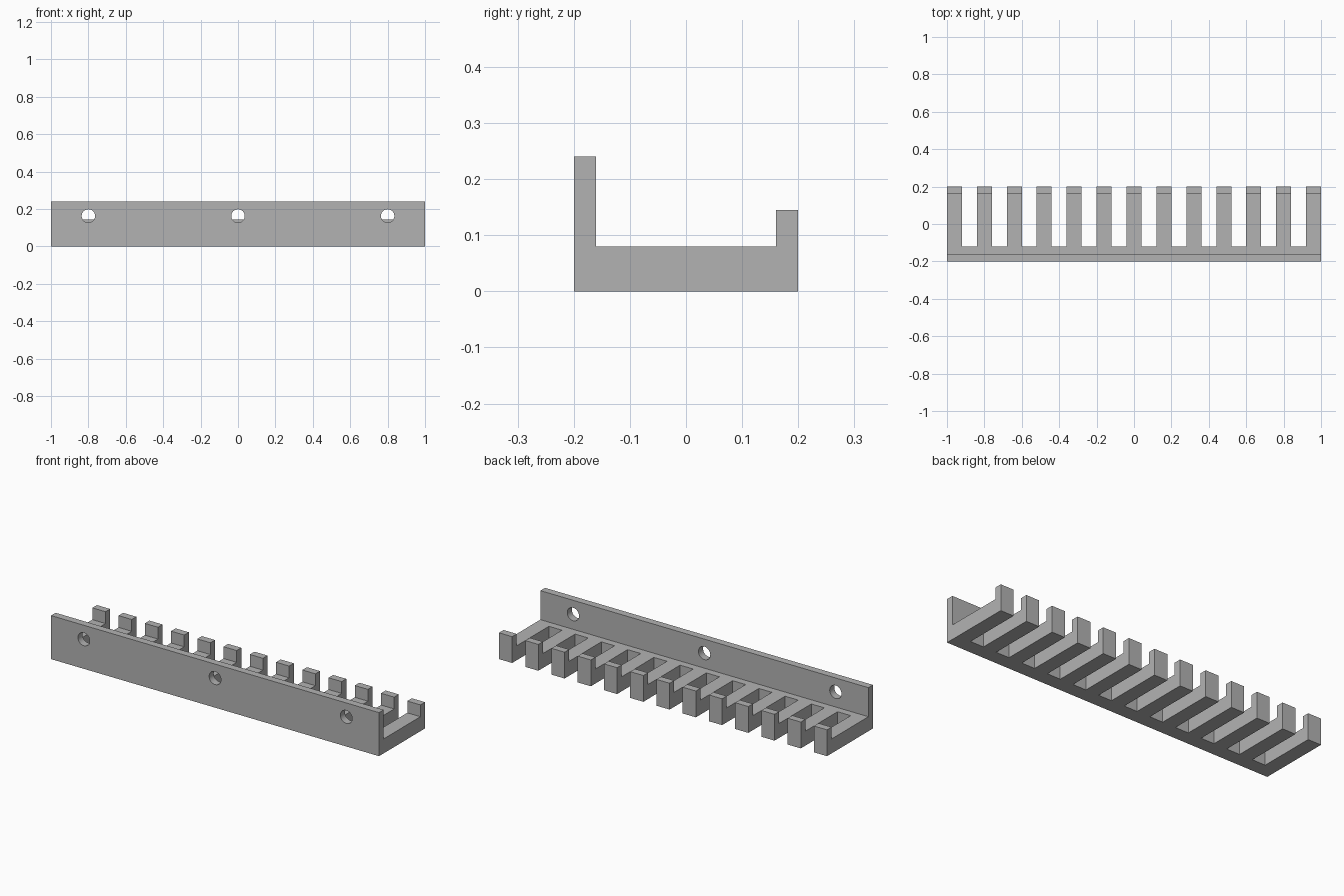
import bpy, bmesh
from mathutils import Matrix

cube = bpy.data.objects.get("Cube")
if cube:
    bpy.data.objects.remove(cube, do_unlink=True)

LENGTH, TEETH, TOOTH = 2.0, 13, 0.08

grey = bpy.data.materials.new("grey_plastic")
grey.use_nodes = True
colour = (0.45, 0.45, 0.45, 1)
grey.diffuse_color = colour
grey.node_tree.nodes["Principled BSDF"].inputs["Base Color"].default_value = colour


def finish(name, bm):
    bmesh.ops.recalc_face_normals(bm, faces=bm.faces[:])
    mesh = bpy.data.meshes.new(name)
    bm.to_mesh(mesh)
    bm.free()
    mesh.materials.append(grey)
    obj = bpy.data.objects.new(name, mesh)
    bpy.context.collection.objects.link(obj)
    return obj


def add_box(bm, low, high):
    size = [b - a for a, b in zip(low, high)]
    mid = [(a + b) / 2 for a, b in zip(low, high)]
    bmesh.ops.create_cube(bm, size=1, matrix=Matrix.Translation(mid) @ Matrix.Diagonal((*size, 1)))


# Channel-shaped rail: tall mounting wall, floor and low lip
profile = [(-0.2, 0), (0.2, 0), (0.2, 0.145), (0.16, 0.145),
           (0.16, 0.08), (-0.16, 0.08), (-0.16, 0.24), (-0.2, 0.24)]
bm = bmesh.new()
face = bm.faces.new([bm.verts.new((-LENGTH / 2, y, z)) for y, z in profile])
extruded = bmesh.ops.extrude_face_region(bm, geom=[face])["geom"]
bmesh.ops.translate(bm, vec=(LENGTH, 0, 0),
                    verts=[v for v in extruded if isinstance(v, bmesh.types.BMVert)])
rail = finish("comb_rail", bm)

# Slots between the teeth
bm = bmesh.new()
for i in range(TEETH - 1):
    x = -LENGTH / 2 + TOOTH * (2 * i + 1)
    add_box(bm, (x, -0.12, -0.1), (x + TOOTH, 0.3, 0.3))
slots = finish("slot_cutter", bm)

# Screw holes through the mounting wall
bm = bmesh.new()
for x in (-0.8, 0, 0.8):
    bmesh.ops.create_cone(bm, cap_ends=True, segments=32, radius1=0.036, radius2=0.036, depth=0.1,
                          matrix=Matrix.Translation((x, -0.18, 0.163)) @ Matrix.Rotation(1.5708, 4, "X"))
holes = finish("hole_cutter", bm)

# Cut the rail, then drop the cutters
for cutter in (slots, holes):
    cutter.hide_render = True
    mod = rail.modifiers.new(cutter.name, "BOOLEAN")
    mod.operation, mod.solver, mod.object = "DIFFERENCE", "EXACT", cutter
bpy.context.view_layer.update()
graph = bpy.context.evaluated_depsgraph_get()
cut_mesh = bpy.data.meshes.new_from_object(rail.evaluated_get(graph))
rail.modifiers.clear()
rail.data = cut_mesh
for cutter in (slots, holes):
    bpy.data.objects.remove(cutter, do_unlink=True)

# Smooth hole walls, sharp edges elsewhere
bpy.ops.object.select_all(action="DESELECT")
rail.select_set(True)
bpy.context.view_layer.objects.active = rail
bpy.ops.object.shade_smooth_by_angle()
